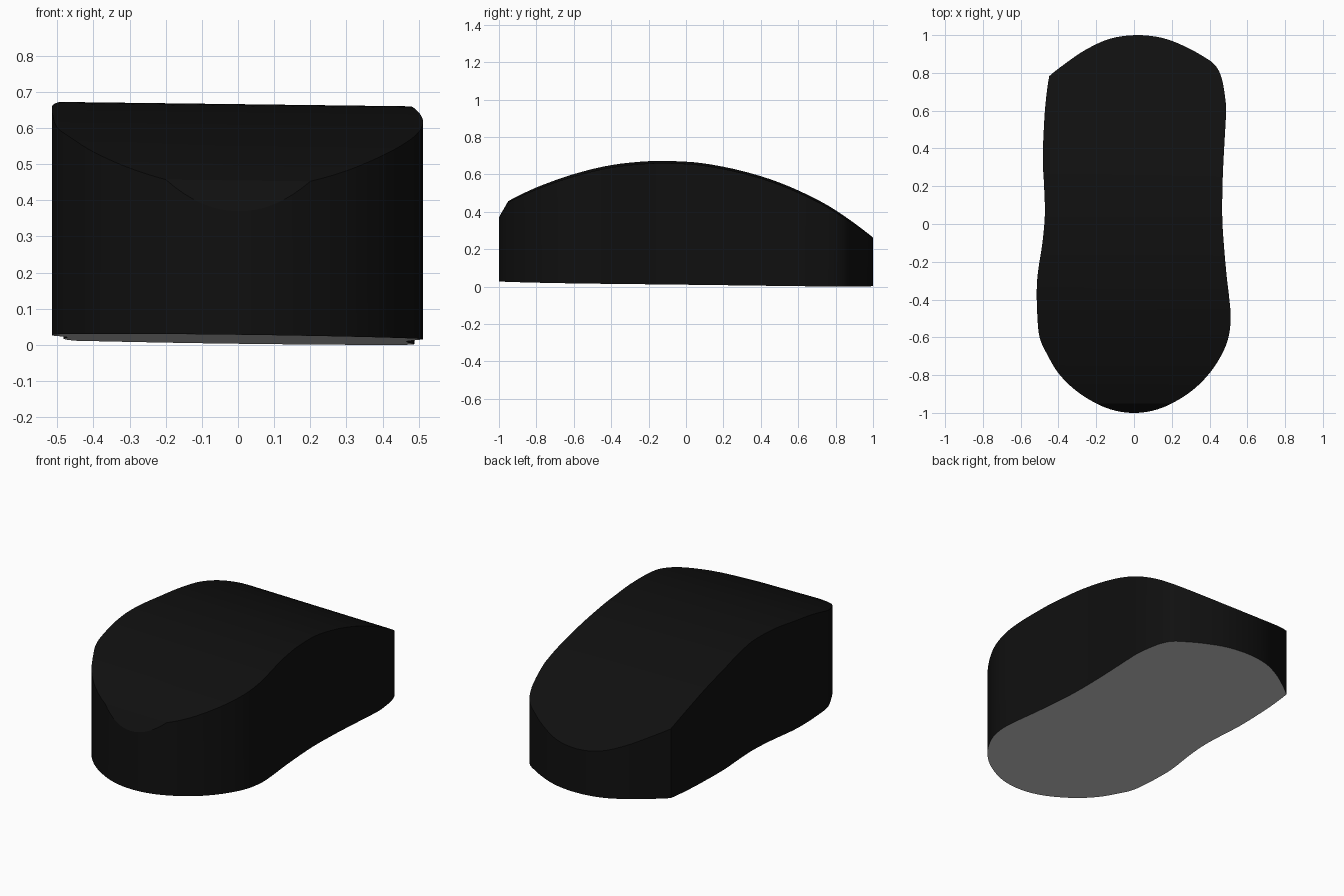
import bpy, bmesh, math
from mathutils import Vector

if "Cube" in bpy.data.objects:
    bpy.data.objects.remove(bpy.data.objects["Cube"])


def smooth_curve(pts, closed, n=4):
    """Catmull-Rom curve through 2D points."""
    pts = [Vector(p) for p in pts]
    m = len(pts)

    def at(i):
        return pts[i % m] if closed else pts[max(0, min(m - 1, i))]
    out = []
    for i in range(m if closed else m - 1):
        a, b, c, d = (at(i + k) for k in (-1, 0, 1, 2))
        for s in range(n):
            t = s / n
            out.append(0.5 * (2 * b + (c - a) * t + (2 * a - 5 * b + 4 * c - d) * t * t
                              + (3 * b - a - 3 * c + d) * t ** 3))
    if not closed:
        out.append(pts[-1])
    return out


# plan outline, clockwise from the rear centre
outline = smooth_curve([
    (0.01, 1), (0.15, .985), (0.27, .94), (0.37, .885), (0.43, .84), (0.465, .77),
    (0.485, .65), (0.487, .58), (0.48, .45), (0.47, .25), (0.467, .05), (0.475, -.1),
    (0.49, -.27), (0.505, -.4), (0.512, -.5), (0.5, -.6), (0.465, -.69), (0.4, -.79),
    (0.31, -.88), (0.2, -.95), (0.1, -.988), (0, -1), (-0.1, -.988), (-0.2, -.95),
    (-0.31, -.88), (-0.4, -.79), (-0.46, -.69), (-0.5, -.6), (-0.512, -.48),
    (-0.515, -.35), (-0.508, -.25), (-0.485, -.1), (-0.472, .05), (-0.476, .2),
    (-0.483, .35), (-0.475, .55), (-0.465, .67), (-0.451, .77), (-0.44, .79),
    (-0.37, .845), (-0.26, .92), (-0.13, .98)], True)

# arched top seen from the side, with a short steep nose
arch = [Vector((-1, .37))] + smooth_curve([
    (-.95, .455), (-.8, .525), (-.6, .595), (-.4, .643), (-.2, .664), (-.05, .664),
    (.1, .652), (.3, .612), (.5, .55), (.7, .46), (.85, .37), (1, .262)], False)


def top_z(y):
    for a, b in zip(arch, arch[1:]):
        if y <= b.x:
            return a.y + (b.y - a.y) * max(0, y - a.x) / (b.x - a.x)
    return arch[-1].y


# body: extruded outline sliced across, then lifted to the arch
bm = bmesh.new()
face = bm.faces.new([bm.verts.new((p.x, p.y, 0)) for p in outline])
ext = bmesh.ops.extrude_face_region(bm, geom=[face], use_keep_orig=True)
for v in ext["geom"]:
    if isinstance(v, bmesh.types.BMVert):
        v.co.z = 1
for p in arch[1:-1]:
    bmesh.ops.bisect_plane(bm, geom=bm.verts[:] + bm.edges[:] + bm.faces[:], dist=1e-4,
                           plane_co=(0, p.x, 0), plane_no=(0, 1, 0))
bmesh.ops.recalc_face_normals(bm, faces=bm.faces[:])
for f in bm.faces:
    f.material_index = 1 if f.normal.z < -0.9 else 0
for v in bm.verts:
    x, y, z = v.co
    v.co.z = top_z(y) - 0.0125 * x if z > 0.5 else 0.0157 - 0.0125 * x - 0.0125 * y

mesh = bpy.data.meshes.new("mouse_body")
bm.to_mesh(mesh)
bm.free()
body = bpy.data.objects.new("mouse_body", mesh)
bpy.context.collection.objects.link(body)

# black shell, grey underside
for name, c in (("black_shell", 0.005), ("grey_underside", 0.8)):
    mat = bpy.data.materials.new(name)
    mat.diffuse_color = (c, c, c, 1)
    mat.use_nodes = True
    mat.node_tree.nodes["Principled BSDF"].inputs["Base Color"].default_value = mat.diffuse_color
    mesh.materials.append(mat)

bpy.context.view_layer.objects.active = body
body.select_set(True)
bpy.ops.object.shade_smooth_by_angle(angle=math.radians(25))
